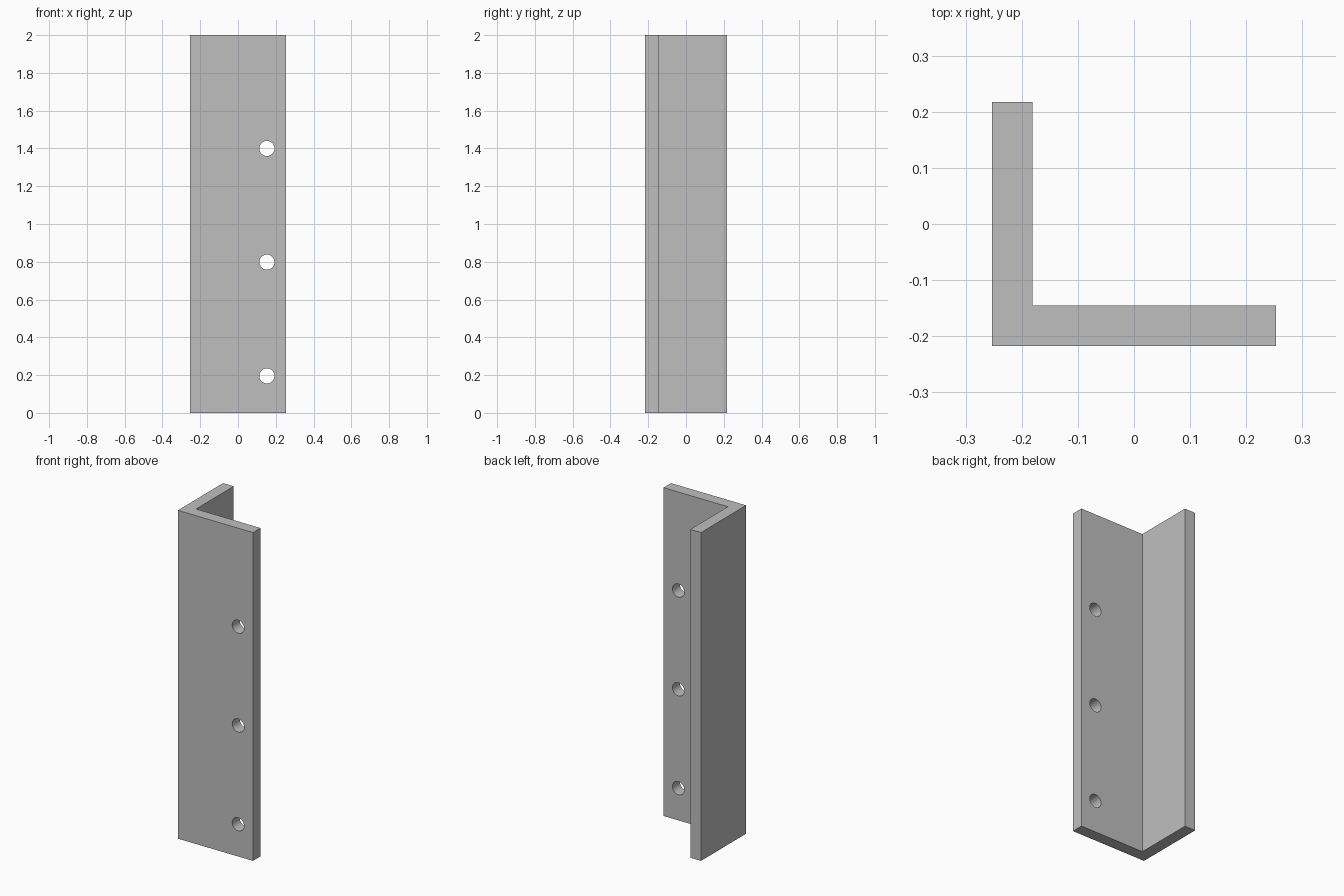
import bpy
import bmesh
import math
from mathutils import Matrix

default = bpy.data.objects.get("Cube")
if default:
    bpy.data.objects.remove(default, do_unlink=True)

HEIGHT = 2.0
X, Y = 0.253, 0.217        # half width and half depth
T = 0.072                  # plate thickness
HOLE_X, HOLE_R = 0.153, 0.04
HOLE_HEIGHTS = (0.196, 0.798, 1.4)

# Plain grey metal
grey = bpy.data.materials.new("grey metal")
grey.use_nodes = True
colour = (0.52, 0.52, 0.52, 1)
grey.diffuse_color = colour
grey.node_tree.nodes["Principled BSDF"].inputs["Base Color"].default_value = colour


def make_object(name, bm):
    bmesh.ops.recalc_face_normals(bm, faces=bm.faces)
    mesh = bpy.data.meshes.new(name)
    bm.to_mesh(mesh)
    bm.free()
    mesh.materials.append(grey)
    obj = bpy.data.objects.new(name, mesh)
    bpy.context.collection.objects.link(obj)
    return obj


# L-shaped profile extruded upwards
profile = [(-X, -Y), (X, -Y), (X, -Y + T), (-X + T, -Y + T), (-X + T, Y), (-X, Y)]
bm = bmesh.new()
base = bm.faces.new([bm.verts.new((x, y, 0)) for x, y in profile])
top = bmesh.ops.extrude_face_region(bm, geom=[base], use_keep_orig=True)
bmesh.ops.translate(bm, vec=(0, 0, HEIGHT),
                    verts=[v for v in top["geom"] if isinstance(v, bmesh.types.BMVert)])
bracket = make_object("angle_bracket", bm)

# Row of bolt holes through the front plate
bm = bmesh.new()
for z in HOLE_HEIGHTS:
    place = Matrix.Translation((HOLE_X, -Y + T / 2, z)) @ Matrix.Rotation(math.pi / 2, 4, 'X')
    bmesh.ops.create_cone(bm, cap_ends=True, segments=48, radius1=HOLE_R,
                          radius2=HOLE_R, depth=T * 3, matrix=place)
cutter = make_object("bolt_hole_cutter", bm)

cut = bracket.modifiers.new("bolt holes", 'BOOLEAN')
cut.operation = 'DIFFERENCE'
cut.solver = 'EXACT'
cut.object = cutter

# Apply the cut, remove the cutter and smooth the hole walls
bpy.ops.object.select_all(action='DESELECT')
bracket.select_set(True)
bpy.context.view_layer.objects.active = bracket
bpy.ops.object.modifier_apply(modifier=cut.name)
bpy.data.objects.remove(cutter, do_unlink=True)
bpy.ops.object.shade_smooth_by_angle(angle=math.radians(30))
